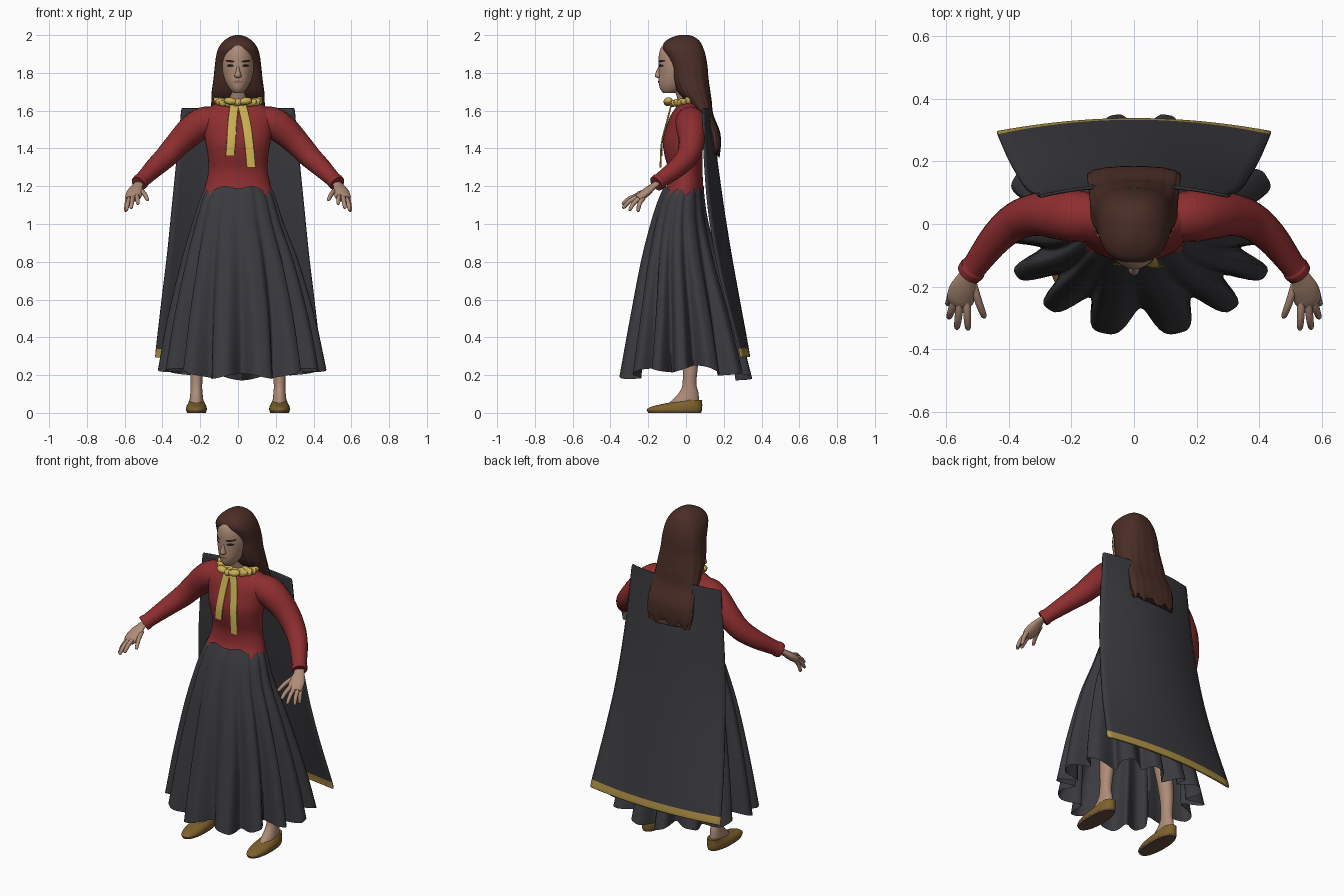
import bpy, bmesh
from math import sin, cos, pi, radians
from mathutils import Vector
from mathutils.bvhtree import BVHTree

if "Cube" in bpy.data.objects:
    bpy.data.objects.remove(bpy.data.objects["Cube"])


def material(name, r, g, b):
    m = bpy.data.materials.new(name)
    m.use_nodes = True
    m.diffuse_color = (r, g, b, 1)
    m.node_tree.nodes["Principled BSDF"].inputs["Base Color"].default_value = (r, g, b, 1)
    return m


RED = material("red cloth", .27, .027, .029)
CHARCOAL = material("charcoal cloth", .043, .043, .05)
HAIR = material("brown hair", .07, .027, .02)
SKIN = material("skin", .43, .26, .185)
YELLOW = material("yellow ribbon", .6, .43, .09)
GOLD = material("gold trim", .42, .28, .06)
LEATHER = material("tan leather", .21, .12, .025)
SOLE = material("dark sole", .13, .075, .055)
DARK = material("dark brown", .025, .014, .012)
LIPS = material("lips", .3, .13, .1)


def finish(name, bm, *mats, mirror=False, angle=50):
    """Turn a bmesh into a smooth shaded object."""
    bmesh.ops.recalc_face_normals(bm, faces=bm.faces)
    me = bpy.data.meshes.new(name)
    bm.to_mesh(me)
    bm.free()
    for m in mats:
        me.materials.append(m)
    me.shade_smooth()
    me.set_sharp_from_angle(angle=radians(angle))
    ob = bpy.data.objects.new(name, me)
    bpy.context.collection.objects.link(ob)
    if mirror:
        ob.modifiers.new("mirror", 'MIRROR')
    return ob


def spline(keys, k=4):
    """Refine a list of key tuples with a Catmull-Rom curve."""
    out = []
    for i in range(len(keys) - 1):
        quad = [keys[max(i - 1, 0)], keys[i], keys[i + 1], keys[min(i + 2, len(keys) - 1)]]
        for s in range(k):
            t = s / k
            out.append([b + .5 * t * (c - a + t * (2 * a - 5 * b + 4 * c - d + t * (3 * (b - c) + d - a)))
                        for a, b, c, d in zip(*quad)])
    return out + [list(keys[-1])]


def skin_rings(rings, caps=True, closed=True):
    bm = bmesh.new()
    rows = [[bm.verts.new(p) for p in r] for r in rings]
    n = len(rows[0])
    for lo, hi in zip(rows, rows[1:]):
        for j in range(n if closed else n - 1):
            q = (j + 1) % n
            bm.faces.new((lo[j], lo[q], hi[q], hi[j]))
    if caps:
        bm.faces.new(rows[0])
        bm.faces.new(rows[-1])
    return bm


def ovals(keys, n=32, p=1, pleats=0, wave=lambda a: 0):
    """Horizontal rings from keys (z, centre x, half width, front y, back y, pleat depth, lift)."""
    rings = []
    for z, cx, rx, yf, yb, amp, lift in spline([tuple(q) + (0,) * (7 - len(q)) for q in keys]):
        ring = []
        for j in range(n):
            a = 2 * pi * j / n
            # broad folds parted by narrow notches
            f = 1 - amp * (.5 + .5 * cos(pleats * a - .9 * sin(3 * a))) ** 2
            s, c = sin(a), cos(a)
            s, c = (abs(s) ** p * (1 if s > 0 else -1), abs(c) ** p * (1 if c > 0 else -1))
            ring.append((cx + rx * f * s, (yf + yb) / 2 - (yb - yf) / 2 * f * c, z + lift * wave(a)))
        rings.append(ring)
    return rings


def tube(name, keys, mat, n=14, flat=1, mirror=True, k=4):
    """Tapered limb from keys (x, y, z, radius), flattened across its thickness."""
    pts = spline(keys, k)
    rings = []
    for i, q in enumerate(pts):
        d = Vector(pts[min(i + 1, len(pts) - 1)][:3]) - Vector(pts[max(i - 1, 0)][:3])
        u = d.cross(Vector((0, 0, 1))).normalized()
        v = d.cross(u).normalized() * flat
        rings.append([Vector(q[:3]) + q[3] * (u * cos(2 * pi * j / n) + v * sin(2 * pi * j / n))
                      for j in range(n)])
    return finish(name, skin_rings(rings), mat, mirror=mirror)


# Head, neck and nose
head = skin_rings(ovals([
    (1.693, 0, .022, -.12, -.06), (1.715, 0, .045, -.137, .0), (1.75, 0, .066, -.144, .04),
    (1.80, 0, .082, -.144, .07), (1.85, 0, .088, -.145, .08), (1.90, 0, .082, -.143, .08),
    (1.94, 0, .062, -.128, .07), (1.97, 0, .03, -.09, .05)], 48))
surface = BVHTree.FromBMesh(head)
finish("head", head, SKIN)
finish("neck", skin_rings(ovals([(1.58, 0, .06, -.03, .06), (1.66, 0, .048, -.045, .05),
                                 (1.74, 0, .05, -.07, .05)])), SKIN)
finish("nose", skin_rings(ovals([(1.773, 0, .012, -.15, -.12), (1.783, 0, .018, -.165, -.12),
                                 (1.81, 0, .011, -.157, -.12), (1.84, 0, .007, -.143, -.12)], 12)), SKIN)


def face_plate(name, x, z, w, h, tilt, mat, lift, mirror=True):
    """Thin oval plate laid on the face."""
    bm = bmesh.new()
    bmesh.ops.create_circle(bm, cap_ends=True, cap_tris=True, segments=16, radius=1)
    for v in bm.verts:
        a, b = v.co.x * w, v.co.y * h
        v.co = Vector((x + a, -1, z + b + a * tilt))
        v.co.y = surface.ray_cast(v.co, Vector((0, 1, 0)))[0].y - lift
    finish(name, bm, mat, mirror=mirror)


face_plate("eye", .041, 1.838, .018, .008, 0, DARK, .003)
face_plate("eyebrow", .042, 1.862, .025, .006, .08, DARK, .003)
face_plate("mouth", 0, 1.752, .026, .007, 0, LIPS, .004, False)

# Hair: a solid mass set back from the face, falling over the cape
finish("hair", skin_rings(ovals([
    (2.0, 0, .012, -.035, .015), (1.99, 0, .045, -.07, .045), (1.965, 0, .08, -.112, .075),
    (1.93, 0, .104, -.124, .092), (1.89, 0, .116, -.108, .105, .004), (1.83, 0, .124, -.082, .115, .01),
    (1.77, 0, .13, -.073, .12, .015), (1.70, 0, .14, -.045, .13, .02), (1.65, 0, .142, .0, .137, .024),
    (1.58, 0, .145, .06, .145, .03), (1.49, 0, .15, .10, .18, .03), (1.42, 0, .15, .12, .185, .03),
    (1.368, 0, .14, .14, .178, .04, .014)], 96, .8, 16,
    lambda a: sin(9 * a) + .6 * sin(23 * a))), HAIR)

# Bodice and sleeves
finish("bodice", skin_rings(ovals([
    (1.10, 0, .17, -.12, .08), (1.15, 0, .186, -.132, .09), (1.20, 0, .174, -.10, .09),
    (1.28, 0, .157, -.093, .088), (1.36, 0, .16, -.113, .088), (1.43, 0, .172, -.122, .09),
    (1.50, 0, .183, -.108, .095), (1.57, 0, .195, -.084, .095), (1.615, 0, .16, -.055, .085),
    (1.65, 0, .085, -.04, .07)], 40)), RED)
tube("sleeve", [(.10, .02, 1.55, .07), (.18, .025, 1.538, .082), (.245, .03, 1.495, .079),
                (.31, .03, 1.433, .069), (.375, .01, 1.362, .061), (.44, -.045, 1.30, .052),
                (.505, -.13, 1.235, .041), (.515, -.143, 1.225, .044), (.527, -.158, 1.213, .042)], RED, 20)

# Hands
tube("palm", [(.51, -.135, 1.23, .026), (.532, -.17, 1.203, .03), (.545, -.205, 1.173, .043),
              (.555, -.24, 1.145, .044), (.56, -.255, 1.133, .036)], SKIN, 16, .5)
fingers = {"little": ((.583, -.225, 1.138), (.595, -.255, 1.065)),
           "ring": ((.573, -.24, 1.14), (.592, -.30, 1.07)),
           "middle": ((.556, -.25, 1.145), (.566, -.335, 1.083)),
           "index": ((.535, -.245, 1.152), (.53, -.338, 1.105)),
           "thumb": ((.515, -.19, 1.18), (.477, -.30, 1.125))}
for label, (base, tip) in fingers.items():
    a, b = Vector(base), Vector(tip)
    mid = (a + b) / 2 + Vector((0, -.005, .008))
    tube(label + "_finger", [(*a, .013), (*mid, .012), (*b.lerp(mid, .15), .0095), (*b, .003)], SKIN, 8, k=2)

# Pleated skirt, open at the hem, with an uneven waist
finish("skirt", skin_rings(ovals([
    (1.197, 0, .181, -.12, .095, .05, -.02), (1.12, 0, .206, -.153, .102, .04),
    (1.0, 0, .244, -.192, .123, .06), (.8, .01, .312, -.244, .178, .11),
    (.5, .018, .392, -.304, .272, .18), (.19, .022, .446, -.362, .355, .26, .045)],
    224, 1, 14, lambda a: sin(a) ** 2 + .4 * cos(7 * a)), caps=False), CHARCOAL, angle=80)

# Cape with a gold hem band
rows = spline([(.295, .438, .297, .338), (.34, .435, .287, .333), (.6, .405, .215, .285),
               (.85, .375, .16, .24), (1.1, .35, .122, .20), (1.35, .325, .103, .165),
               (1.5, .31, .098, .142), (1.6, .301, .094, .13), (1.614, .292, .094, .128)])
cape = skin_rings([[(w * t / 12, yc + (ys - yc) * (t / 12) ** 2, z) for t in range(-12, 13)]
                   for z, w, ys, yc in rows], False, False)
for f in cape.faces:
    f.material_index = int(f.calc_center_median().z < .34)
solid = finish("cape", cape, CHARCOAL, GOLD).modifiers.new("thickness", 'SOLIDIFY')
solid.thickness = .01

# Ruffled collar, rising to the back, and bow
finish("collar", skin_rings(ovals([
    (1.622, 0, .085, -.06, .075), (1.634, 0, .124, -.084, .092, .05, .016),
    (1.66, 0, .126, -.088, .096, .07, .018), (1.66, 0, .07, -.05, .065, 0, .016)],
    144, 1, 20, lambda a: .4 - cos(a) + .25 * sin(17 * a))), YELLOW)
tube("bow_loop", [(0, -.092, 1.645, .012), (.035, -.095, 1.65, .024), (.06, -.087, 1.653, .02),
                  (.07, -.08, 1.653, .006)], YELLOW, 12, .8)
tube("bow_knot", [(-.016, -.095, 1.645, .012), (0, -.098, 1.645, .021), (.016, -.095, 1.645, .012)],
     YELLOW, 12, mirror=False)

# Ribbon tails: flat strips from (z, centre x, front y)
tails = {"right_ribbon": [(1.64, -.018, -.08), (1.54, -.03, -.106), (1.44, -.036, -.131), (1.36, -.042, -.134)],
         "left_ribbon": [(1.64, .018, -.08), (1.54, .042, -.106), (1.43, .058, -.133), (1.30, .07, -.14)]}
for label, path in tails.items():
    finish(label, skin_rings(ovals([(z, x, .024, y, y + .009) for z, x, y in path], 12, .5)), YELLOW)

# Legs and slippers
finish("leg", skin_rings(ovals([
    (.03, .22, .038, -.12, .07), (.062, .22, .037, -.08, .07), (.11, .22, .032, -.035, .065),
    (.16, .22, .031, -.018, .055), (.28, .215, .037, -.02, .065), (.5, .19, .055, -.04, .07),
    (.85, .14, .08, -.07, .075), (1.1, .09, .085, -.08, .075)], 24)), SKIN, mirror=True)
finish("slipper", skin_rings(ovals([
    (.009, .22, .053, -.205, .083), (.018, .22, .055, -.207, .085), (.034, .22, .053, -.18, .086),
    (.048, .22, .046, -.12, .086), (.067, .22, .037, -.02, .086)], 32, .88)), LEATHER, mirror=True)
finish("sole", skin_rings(ovals([(0, .22, .05, -.2, .08), (.01, .22, .053, -.205, .083)], 32, .88)),
       SOLE, mirror=True)
